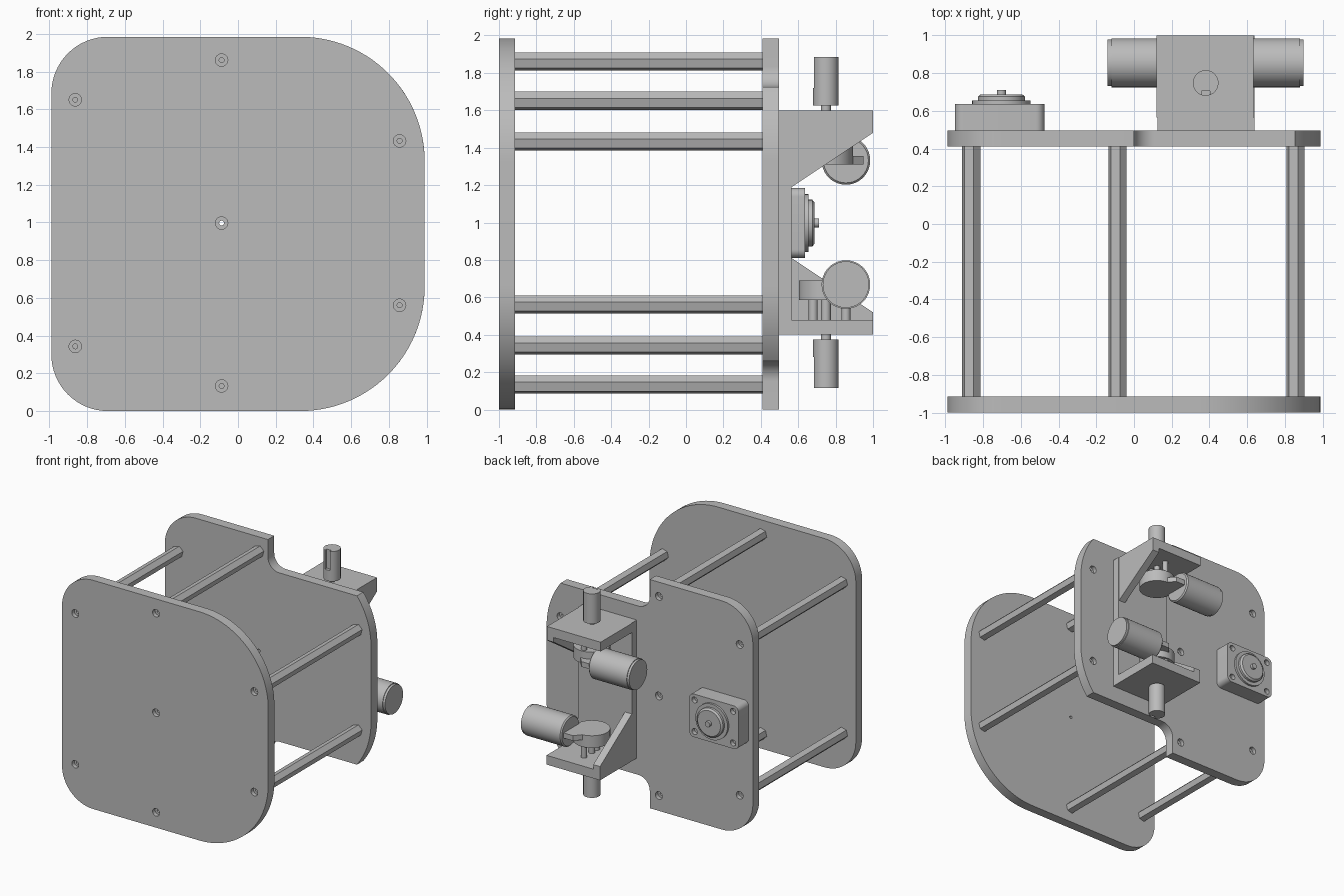
import bpy, bmesh
from math import radians, sin, cos, asin, degrees, pi
from mathutils import Matrix, Vector

cube = bpy.data.objects.get("Cube")
if cube:
    bpy.data.objects.remove(cube, do_unlink=True)

grey = bpy.data.materials.new("plain_grey")
grey.use_nodes = True
grey.diffuse_color = (0.5, 0.5, 0.5, 1)
grey.node_tree.nodes["Principled BSDF"].inputs["Base Color"].default_value = (0.5, 0.5, 0.5, 1)

HEIGHT = 1.985
MID = 0.997
AXES = {"x": Vector((1, 0, 0)), "y": Vector((0, 1, 0)), "z": Vector((0, 0, 1))}
# Half turn about the bracket's centre line, parallel to y
HALF_TURN = (Matrix.Translation((0.38, 0, 1)) @ Matrix.Rotation(pi, 4, "Y")
             @ Matrix.Translation((-0.38, 0, -1)))


def finish(name, bm, turned=False):
    if turned:
        bm.transform(HALF_TURN)
    bmesh.ops.recalc_face_normals(bm, faces=bm.faces)
    mesh = bpy.data.meshes.new(name)
    bm.to_mesh(mesh)
    bm.free()
    mesh.materials.append(grey)
    obj = bpy.data.objects.new(name, mesh)
    bpy.context.collection.objects.link(obj)
    return obj


def add_prism(bm, pts, start, end, axis):
    """Extrude a 2D outline along x (y, z), y (x, z) or z (x, y)."""
    place = {"x": lambda a, b, t: (t, a, b),
             "y": lambda a, b, t: (a, t, b),
             "z": lambda a, b, t: (a, b, t)}[axis]
    lo = [bm.verts.new(place(a, b, start)) for a, b in pts]
    hi = [bm.verts.new(place(a, b, end)) for a, b in pts]
    bm.faces.new(lo)
    bm.faces.new(hi[::-1])
    for i in range(len(pts)):
        j = (i + 1) % len(pts)
        bm.faces.new((lo[i], lo[j], hi[j], hi[i]))


def prism(name, pts, start, end, axis, turned=False):
    bm = bmesh.new()
    add_prism(bm, pts, start, end, axis)
    return finish(name, bm, turned)


def add_lathe(bm, profile, origin, axis, sides=40):
    """Spin (radius, distance) pairs about an axis, with flat end caps."""
    d = AXES[axis]
    u = d.orthogonal().normalized()
    v = d.cross(u)
    rings = []
    for r, t in profile:
        rings.append([bm.verts.new(Vector(origin) + d * t + (u * cos(a) + v * sin(a)) * r)
                      for a in (2 * pi * k / sides for k in range(sides))])
    bm.faces.new(rings[0])
    bm.faces.new(rings[-1][::-1])
    for p, q in zip(rings, rings[1:]):
        for i in range(sides):
            j = (i + 1) % sides
            bm.faces.new((p[i], p[j], q[j], q[i]))


def lathe(name, profile, origin, axis, turned=False):
    bm = bmesh.new()
    add_lathe(bm, profile, origin, axis)
    return finish(name, bm, turned)


def carve(obj, cutter):
    mod = obj.modifiers.new("cut", "BOOLEAN")
    mod.operation = "DIFFERENCE"
    mod.solver = "EXACT"
    mod.object = cutter
    cutter.hide_render = True
    graph = bpy.context.evaluated_depsgraph_get()
    mesh = bpy.data.meshes.new_from_object(obj.evaluated_get(graph))
    obj.modifiers.clear()
    obj.data = mesh
    bpy.data.objects.remove(cutter, do_unlink=True)


def arc(cx, cy, r, a0, a1, steps=16):
    angles = [radians(a0 + (a1 - a0) * i / steps) for i in range(steps + 1)]
    return [(cx + r * cos(a), cy + r * sin(a)) for a in angles]


def rect(a0, a1, b0, b1):
    return [(a0, b0), (a1, b0), (a1, b1), (a0, b1)]


def mirrored(lower):
    return lower + [(x, HEIGHT - z) for x, z in reversed(lower)]


# Plates: tight corners on one side, wide ones on the other
tight = arc(-0.69, 0.3, 0.3, 180, 270)
front_outline = mirrored(tight + arc(0.33, 0.66, 0.66, -90, 0, 28))
notch_angle = degrees(asin((0.26 - 0.66) / 0.66))
back_outline = mirrored(tight + [(0, 0)] + arc(0.11, 0.15, 0.11, 180, 90)
                        + arc(0.33, 0.66, 0.66, notch_angle, 0))
front_plate = prism("front_plate", front_outline, -1.0, -0.915, "y")
back_plate = prism("back_plate", back_outline, 0.41, 0.497, "y")

# Stand-off rods, with a counterbored screw hole at each end
rod_spots = [(x, MID + s * dz) for s in (-1, 1)
             for x, dz in ((-0.087, 0.864), (-0.863, 0.654), (0.857, 0.436))]
hexagon = arc(0, 0, 0.05, 15, 315, 5)
for i, (x, z) in enumerate(rod_spots):
    prism(f"spacer_rod_{i + 1}", [(x + a, z + b) for a, b in hexagon], -0.915, 0.41, "y")

for plate, face, inward in ((front_plate, -1.0, 1), (back_plate, 0.497, -1)):
    bm = bmesh.new()
    bore = [(0.033, -0.02), (0.033, 0.035), (0.013, 0.035), (0.013, 0.12)]
    for x, z in rod_spots + [(-0.087, MID)]:
        add_lathe(bm, [(r, inward * t) for r, t in bore], (x, face, z), "y", 24)
    carve(plate, finish("hole_cutter", bm))

# Bracket: back wall, then a shelf and one gusset at each end
prism("bracket_wall", rect(0.125, 0.64, 0.4, 1.6), 0.497, 0.565, "y")
for turned, side in ((False, "lower"), (True, "upper")):
    prism(f"{side}_bracket_shelf", rect(0.125, 0.64, 0.565, 1.0), 0.4, 0.48, "z", turned)
    prism(f"{side}_bracket_gusset", [(0.565, 0.48), (1.0, 0.48), (1.0, 0.52), (0.565, 0.81)],
          0.125, 0.19, "x", turned)

    # Vertical drive with a short keyway at its outer end
    drive = lathe(f"{side}_vertical_drive",
                  [(0.068, 0.115), (0.068, 0.375), (0.026, 0.375), (0.026, 0.6)],
                  (0.38, 0.748, 0), "z", turned)
    carve(drive, prism("keyway_cutter", rect(0.357, 0.403, 0.65, 0.706), 0.1, 0.28, "z", turned))

    # Turntable with two support pins and an arm towards the motor
    lathe(f"{side}_turntable", [(0.145, 0.585), (0.145, 0.69)], (0.38, 0.748, 0), "z", turned)
    for n, y in enumerate((0.68, 0.855)):
        lathe(f"{side}_pin_{n + 1}", [(0.024, 0.48), (0.024, 0.6)], (0.38, y, 0), "z", turned)
    prism(f"{side}_motor_arm", [(0.38, 0.76), (0.53, 0.76), (0.53, 0.95), (0.42, 0.95), (0.36, 0.88)],
          0.645, 0.69, "z", turned)

    # Horizontal motor with a slightly smaller end cap
    lathe(f"{side}_motor", [(0.12, 0.51), (0.13, 0.52), (0.13, 0.88), (0.124, 0.88), (0.124, 0.9)],
          (0, 0.855, 0.668), "x", turned)

# Sensor box on the back plate: rounded housing, corner holes, stepped hub
cx, half_w, half_h, r = -0.713, 0.237, 0.187, 0.045
housing_outline = []
for sx, sz, a in ((1, 1, 0), (-1, 1, 90), (-1, -1, 180), (1, -1, 270)):
    housing_outline += arc(cx + sx * (half_w - r), MID + sz * (half_h - r), r, a, a + 90, 8)
housing = prism("sensor_housing", housing_outline, 0.497, 0.637, "y")
bm = bmesh.new()
for sx in (-1, 1):
    for sz in (-1, 1):
        add_lathe(bm, [(0.026, 0.6), (0.026, 0.66)],
                  (cx + sx * 0.185, 0, MID + sz * 0.137), "y", 20)
carve(housing, finish("hole_cutter", bm))
lathe("sensor_hub", [(0.155, 0.63), (0.155, 0.655), (0.125, 0.655), (0.125, 0.675), (0.11, 0.688),
                     (0.024, 0.688), (0.024, 0.712)], (cx + 0.01, 0, MID), "y")

# Smooth the round parts while keeping their edges sharp
bpy.ops.object.select_all(action="DESELECT")
for obj in bpy.context.collection.objects:
    if obj.type == "MESH" and grey.name in obj.data.materials:
        obj.select_set(True)
        bpy.context.view_layer.objects.active = obj
bpy.ops.object.shade_smooth_by_angle(angle=radians(30))
